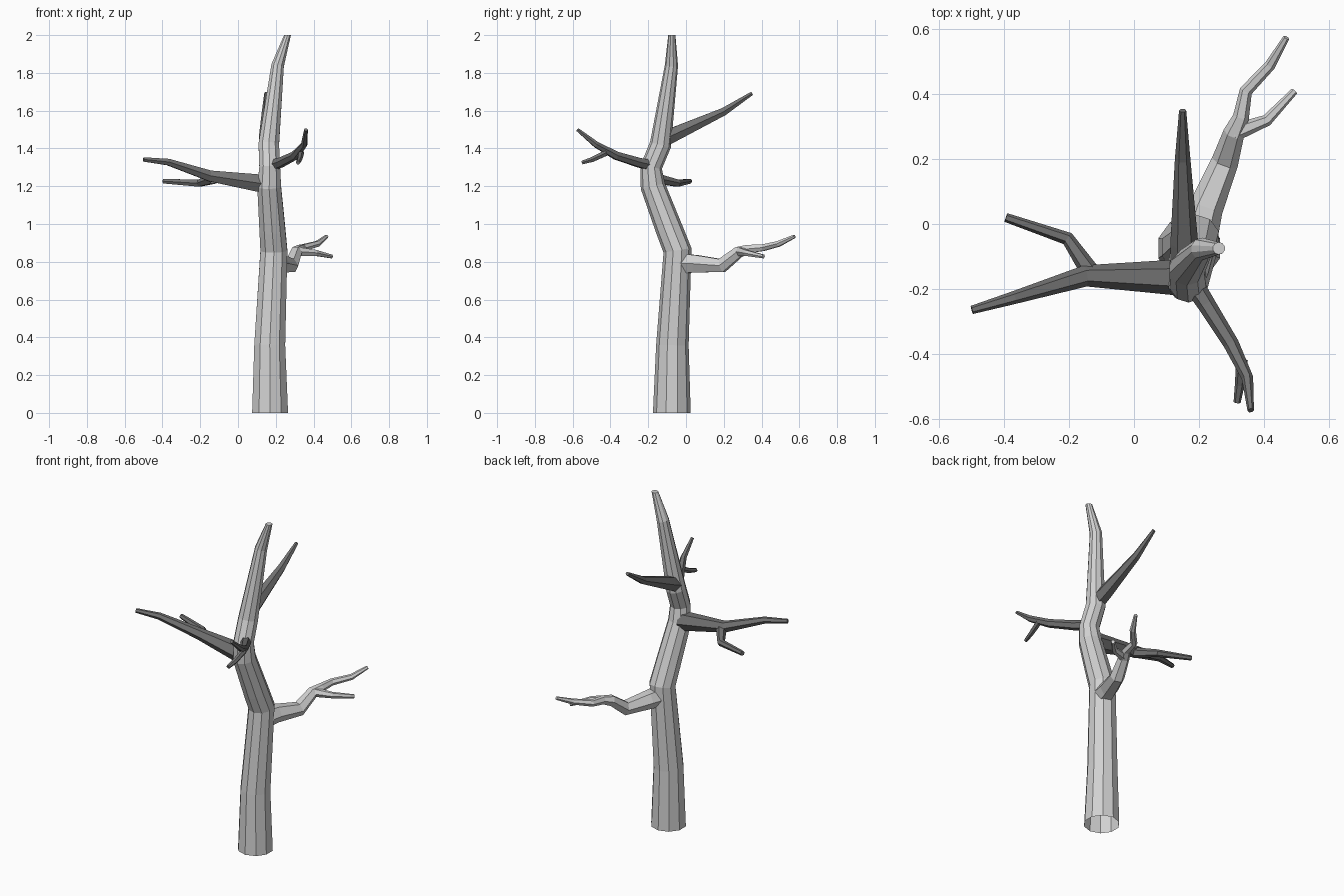
import bpy, bmesh, math
from mathutils import Vector

cube = bpy.data.objects.get("Cube")
if cube:
    bpy.data.objects.remove(cube, do_unlink=True)


def material(name, grey):
    m = bpy.data.materials.new(name)
    m.use_nodes = True
    colour = (grey, grey, grey, 1)
    m.diffuse_color = colour
    m.node_tree.nodes["Principled BSDF"].inputs["Base Color"].default_value = colour
    return m


light_bark = material("light grey bark", 0.64)
dark_bark = material("dark grey bark", 0.17)


def limb(name, path, sides, mat, ref, level_ends=False):
    """Sweep a tapering polygon along points given as (x, y, z, radius)."""
    points = [Vector(p[:3]) for p in path]
    last = len(points) - 1
    bm = bmesh.new()
    rings = []
    for i, p in enumerate(points):
        # Each ring faces the mean direction of its neighbouring segments
        before = (p - points[max(i - 1, 0)]).normalized()
        after = (points[min(i + 1, last)] - p).normalized()
        axis = (before + after).normalized()
        if level_ends and i in (0, last):
            axis = Vector((0, 0, 1))
        u = (ref - axis * ref.dot(axis)).normalized()
        v = axis.cross(u)
        ring = []
        for k in range(sides):
            a = math.tau * (k + 0.5) / sides
            ring.append(bm.verts.new(p + (u * math.cos(a) + v * math.sin(a)) * path[i][3]))
        rings.append(ring)
    for low, high in zip(rings, rings[1:]):
        for k in range(sides):
            n = (k + 1) % sides
            bm.faces.new((low[k], low[n], high[n], high[k]))
    bm.faces.new(rings[-1])
    mesh = bpy.data.meshes.new(name)
    bm.to_mesh(mesh)
    bm.free()
    mesh.materials.append(mat)
    obj = bpy.data.objects.new(name, mesh)
    bpy.context.collection.objects.link(obj)
    return obj


X, Z = Vector((1, 0, 0)), Vector((0, 0, 1))

# Trunk, open at the foot
limb("trunk", [
    (.17, -.075, 0, .1), (.168, -.072, .36, .086), (.19, -.045, .86, .075),
    (.182, -.088, .97, .072), (.165, -.175, 1.2, .066), (.168, -.185, 1.3, .058),
    (.163, -.135, 1.42, .057), (.21, -.077, 1.84, .035), (.262, -.075, 2, .019),
], 10, light_bark, X, level_ends=True)

# Low back branch and its fork
limb("low_branch", [
    (.2, -.03, .79, .06), (.222, .05, .79, .053), (.28, .19, .78, .042),
    (.308, .28, .852, .033), (.33, .33, .868, .025), (.345, .41, .875, .02),
    (.42, .49, .895, .017), (.47, .575, .935, .01),
], 6, light_bark, Z)
limb("low_branch_fork", [
    (.305, .28, .855, .028), (.41, .32, .847, .018), (.495, .41, .828, .011),
], 6, light_bark, Z)

# Right branch and its fork
limb("right_branch", [
    (.14, -.165, 1.212, .056), (-.15, -.16, 1.255, .033),
    (-.37, -.227, 1.328, .02), (-.5, -.265, 1.342, .013),
], 6, dark_bark, Z)
limb("right_branch_fork", [
    (-.13, -.155, 1.24, .03), (-.205, -.045, 1.216, .021), (-.395, .02, 1.227, .014),
], 6, dark_bark, Z)

# Front branch and its fork
limb("front_branch", [
    (.18, -.18, 1.31, .032), (.225, -.25, 1.325, .028), (.3, -.37, 1.362, .024),
    (.35, -.475, 1.42, .018), (.36, -.575, 1.5, .01),
], 6, dark_bark, Z)
limb("front_branch_fork", [
    (.333, -.42, 1.378, .018), (.326, -.495, 1.342, .015), (.318, -.55, 1.325, .011),
], 6, dark_bark, Z)

# Upper back branch
limb("upper_branch", [
    (.16, -.12, 1.45, .048), (.155, -.06, 1.476, .043),
    (.15, .2, 1.595, .024), (.15, .35, 1.692, .011),
], 6, dark_bark, Z)
